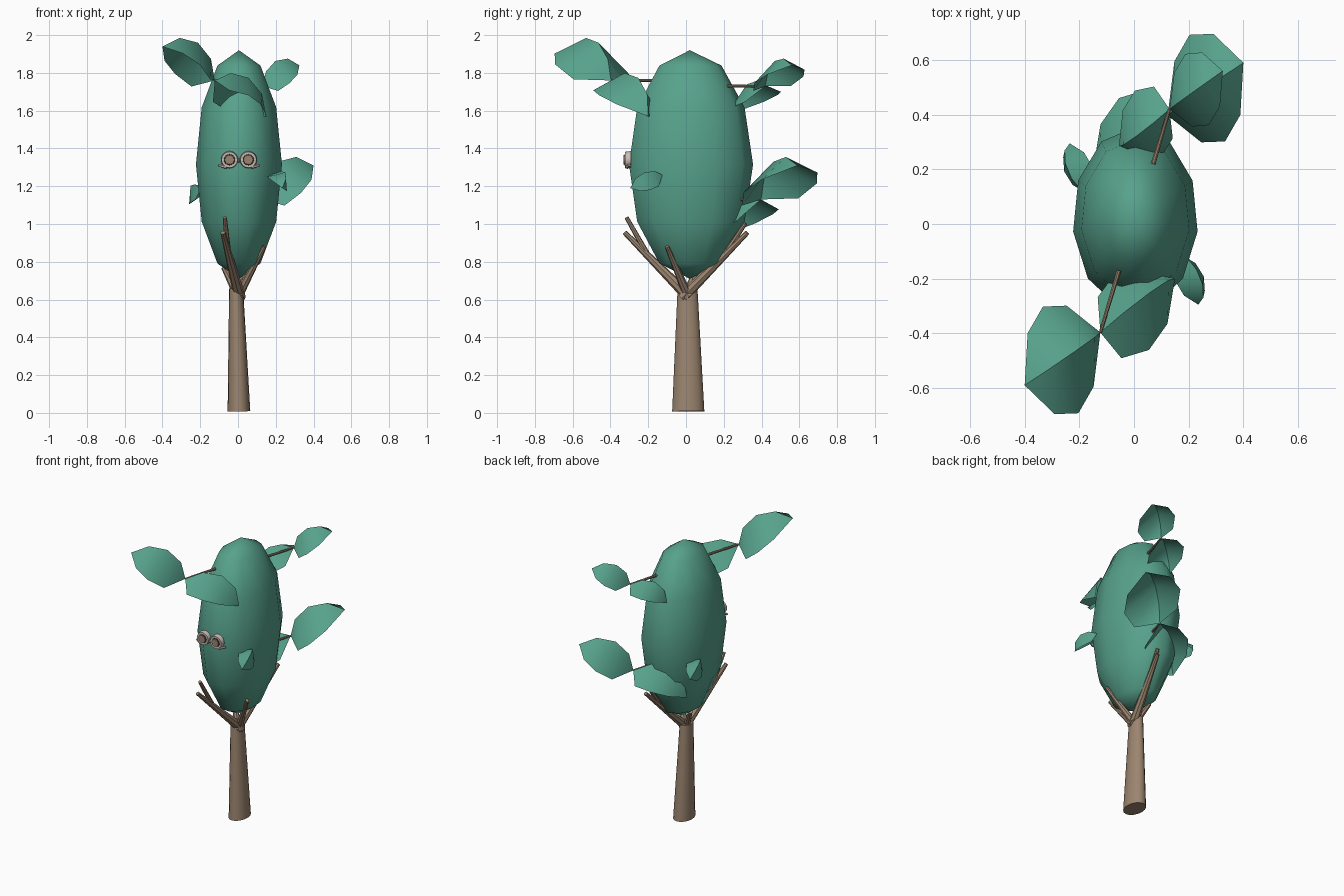
import bpy, bmesh, math
from mathutils import Vector

if "Cube" in bpy.data.objects:
    bpy.data.objects.remove(bpy.data.objects["Cube"])


def material(name, rgb):
    m = bpy.data.materials.new(name)
    m.diffuse_color = (*rgb, 1)
    m.use_nodes = True
    m.node_tree.nodes["Principled BSDF"].inputs["Base Color"].default_value = m.diffuse_color
    return m


GREEN = material("leaf_green", (0.095, 0.36, 0.26))
BROWN = material("bark_brown", (0.33, 0.235, 0.16))
PALE = material("pale_grey", (0.58, 0.51, 0.48))
DARK = material("dark_brown", (0.06, 0.045, 0.035))


def finish(name, bm, mat, angle=40):
    me = bpy.data.meshes.new(name)
    bm.to_mesh(me)
    bm.free()
    me.materials.append(mat)
    ob = bpy.data.objects.new(name, me)
    bpy.context.collection.objects.link(ob)
    bpy.ops.object.select_all(action='DESELECT')
    ob.select_set(True)
    bpy.context.view_layer.objects.active = ob
    bpy.ops.object.shade_smooth_by_angle(angle=math.radians(angle))
    return ob


def limb(name, a, b, r1, r2, mat=BROWN, sides=8, stretch=1.0):
    """Tapered rod from a to b; stretch widens it along y."""
    a, b = Vector(a), Vector(b)
    bm = bmesh.new()
    bmesh.ops.create_cone(bm, cap_ends=True, segments=sides, radius1=r1,
                          radius2=r2, depth=(b - a).length)
    q = Vector((0, 0, 1)).rotation_difference(b - a)
    for v in bm.verts:
        v.co.y *= stretch
        v.co = q @ v.co + (a + b) / 2
    return finish(name, bm, mat)


def leaf(name, base, tip, side):
    """Arched, folded sheet with a raised midrib."""
    base, tip, side = Vector(base), Vector(tip), Vector(side)
    axis = tip - base
    n = axis.cross(side).normalized()
    if n.z < 0:
        n = -n
    n *= axis.length
    bm = bmesh.new()
    at = lambda t, s, h: bm.verts.new(base + axis * t + side * s + n * h)
    p, q = at(0, 0, 0), at(1, 0, 0)
    mid = [at(.2, 0, .23), at(.5, 0, .325), at(.8, 0, .24)]
    for s in (-1, 1):
        e = [at(.19, .76 * s, -.14), at(.48, s, -.08), at(.76, .76 * s, -.04)]
        faces = [(p, e[0], mid[0]), (e[0], e[1], mid[1], mid[0]),
                 (e[1], e[2], mid[2], mid[1]), (e[2], q, mid[2])]
        for f in faces:
            bm.faces.new(f if s < 0 else f[::-1])
    bmesh.ops.recalc_face_normals(bm, faces=bm.faces)
    if sum(f.normal.z for f in bm.faces) < 0:
        bmesh.ops.reverse_faces(bm, faces=bm.faces)
    return finish(name, bm, GREEN, 45)


def turn(p, dz=0.0):
    """Half turn about the vertical axis."""
    return (-p[0], -p[1], p[2] + dz)


# Canopy
bm = bmesh.new()
bmesh.ops.create_uvsphere(bm, u_segments=11, v_segments=6, radius=1)
for v in bm.verts:
    v.co = Vector((v.co.x * .23 + .005, v.co.y * .335 + .02, v.co.z * .605 + 1.315))
finish("canopy", bm, GREEN, 60)

# Trunk
limb("trunk", (.005, .012, .008), (-.01, .008, .66), .06, .037, sides=16, stretch=1.42)

# Forked boughs at the front and the back
fork, tip = (0, 0, .61), (-.08, -.325, .955)
knot, prong = (-.05, -.2, .83), (-.07, -.315, 1.035)
limb("front_bough", (.01, .02, .61), tip, .032, .013)
limb("front_prong", knot, prong, .016, .011)
limb("back_bough", (0, -.02, .61), turn(tip), .032, .013)
limb("back_prong", turn(knot), turn(prong, -.03), .016, .011)
limb("right_stub", (.0, .01, .62), (.14, -.1, .88), .026, .011)
limb("left_stub", (.0, .0, .62), (-.075, .06, .77), .024, .014)

# Twigs, each carrying a rising and a drooping leaf
node = (-.123, -.397, 1.76)
rise, rise_side = (-.40, -.59, 1.94), (.065, -.195, .025)
droop, droop_side = (.15, -.2, 1.57), (.057, -.147, .04)
limb("front_twig", (-.055, -.17, 1.76), node, .009, .006)
leaf("front_rising_leaf", node, rise, rise_side)
leaf("front_drooping_leaf", node, droop, droop_side)

limb("low_back_twig", (.055, .17, 1.13), turn(node, -.63), .009, .006)
leaf("low_back_rising_leaf", turn(node, -.63), turn(rise, -.63), turn(rise_side))
leaf("low_back_drooping_leaf", turn(node, -.63), turn(droop, -.63), turn(droop_side))

high = (.13, .42, 1.73)
limb("high_back_twig", (.07, .22, 1.73), high, .009, .006)
leaf("high_back_rising_leaf", high, (.325, .56, 1.84), (-.043, .13, .017))
leaf("high_back_drooping_leaf", high, (-.055, .285, 1.60), (-.045, .125, .035))

# Small single leaves on the sides
base, end, side = (.195, -.125, 1.26), (.235, -.295, 1.19), (.05, .012, -.035)
leaf("right_small_leaf", base, end, side)
leaf("left_small_leaf", turn(base, -.07), turn(end, -.07), turn(side))


# Eyes: pale rim, dark ring and brown centre
def disc(name, x, z, y, r, depth, mat):
    return limb(name, (x, y + depth, z), (x, y, z), r, r * .92, mat, 16)


for tag, x in (("left", -.045), ("right", .055)):
    disc(tag + "_eye_rim", x, 1.34, -.322, .046, .03, PALE)
    disc(tag + "_eye_ring", x, 1.34, -.326, .031, .009, DARK)
    disc(tag + "_eye_centre", x, 1.34, -.330, .026, .009, BROWN)

# Small pale tufts beside the eyes
for tag, x0, x1 in (("left", -.06, -.105), ("right", .07, .115)):
    limb(tag + "_tuft", (x0, -.312, 1.302), (x1, -.298, 1.312), .011, .007, PALE, 6)

# Beak
limb("beak", (.005, -.30, 1.34), (.005, -.328, 1.325), .011, .002, BROWN, 6)
